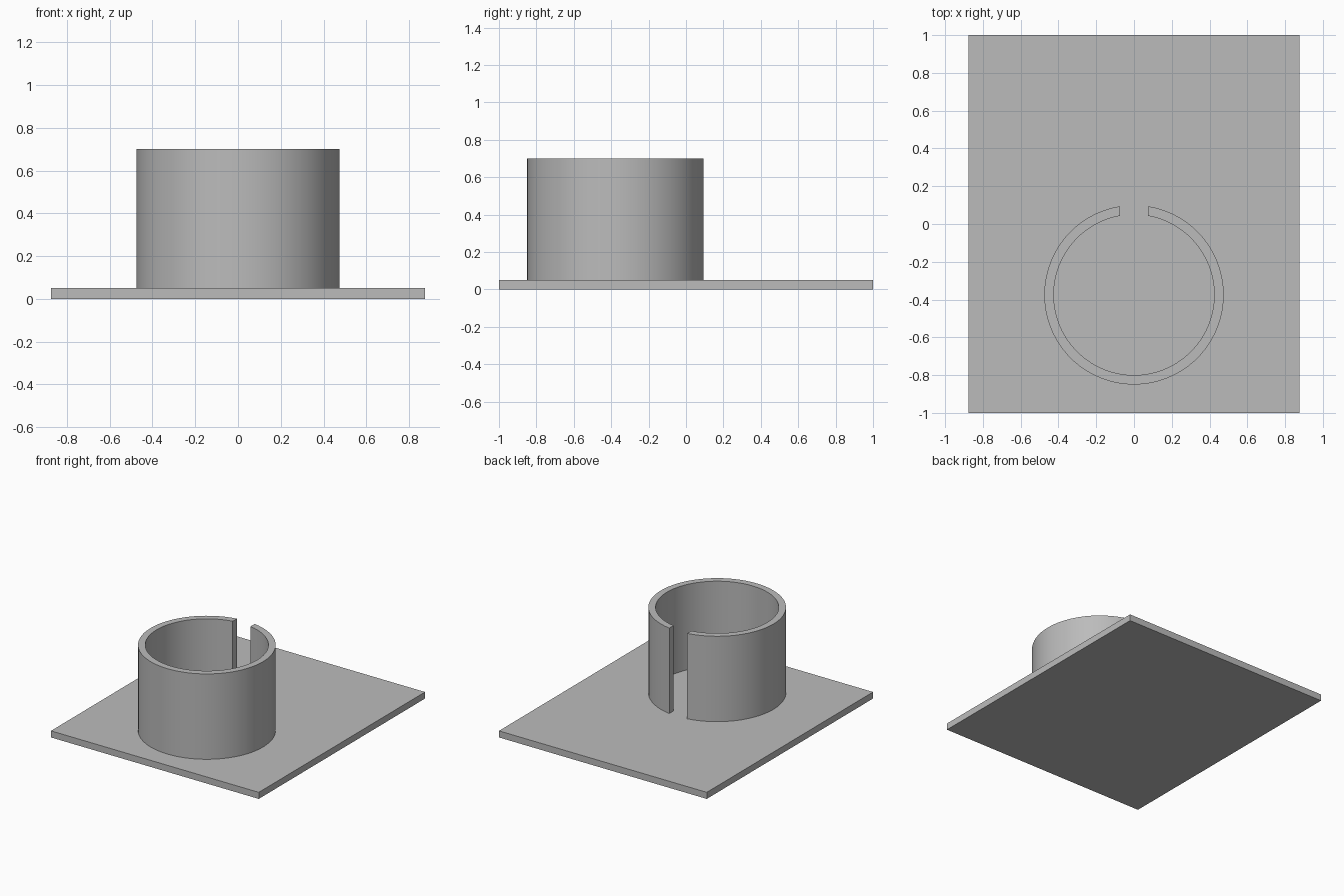
import bpy, bmesh, math

cube = bpy.data.objects.get("Cube")
if cube:
    bpy.data.objects.remove(cube, do_unlink=True)

PLATE_X, PLATE_Y, PLATE_Z = 0.875, 1.0, 0.05
R_OUT, R_IN, TOP = 0.475, 0.425, 0.70
CENTRE_Y, HALF_GAP, STEPS = -0.375, 0.075, 64

grey = bpy.data.materials.new("plain grey")
grey.use_nodes = True
colour = (0.5, 0.5, 0.5, 1)
grey.diffuse_color = colour
grey.node_tree.nodes["Principled BSDF"].inputs["Base Color"].default_value = colour


def extruded(name, outline, z0, z1):
    """Closed prism from a counter-clockwise outline."""
    bm = bmesh.new()
    base = bm.faces.new([bm.verts.new((x, y, z0)) for x, y in outline])
    top = bmesh.ops.extrude_face_region(bm, geom=[base], use_keep_orig=True)
    for v in top["geom"]:
        if isinstance(v, bmesh.types.BMVert):
            v.co.z = z1
    bmesh.ops.recalc_face_normals(bm, faces=bm.faces)
    # triangulate the concave caps cleanly
    caps = [f for f in bm.faces if len(f.verts) > 4]
    bmesh.ops.triangulate(bm, faces=caps)
    mesh = bpy.data.meshes.new(name)
    bm.to_mesh(mesh)
    bm.free()
    mesh.materials.append(grey)
    obj = bpy.data.objects.new(name, mesh)
    bpy.context.collection.objects.link(obj)
    return obj


def arc(radius):
    """Arc running round the front, from one side of the rear slot to the other."""
    gap = math.asin(HALF_GAP / radius)
    sweep = 2 * (math.pi - gap)
    angles = [math.pi / 2 + gap + sweep * i / STEPS for i in range(STEPS + 1)]
    return [(radius * math.cos(a), CENTRE_Y + radius * math.sin(a)) for a in angles]


# Flat rectangular base
extruded("base_plate", [(-PLATE_X, -PLATE_Y), (PLATE_X, -PLATE_Y),
                        (PLATE_X, PLATE_Y), (-PLATE_X, PLATE_Y)], 0, PLATE_Z)

# Round holder wall with a parallel-sided slot at the back
holder = extruded("slotted_holder", arc(R_OUT) + arc(R_IN)[::-1], PLATE_Z, TOP)
bpy.ops.object.select_all(action="DESELECT")
holder.select_set(True)
bpy.context.view_layer.objects.active = holder
bpy.ops.object.shade_smooth_by_angle(angle=math.radians(30))
